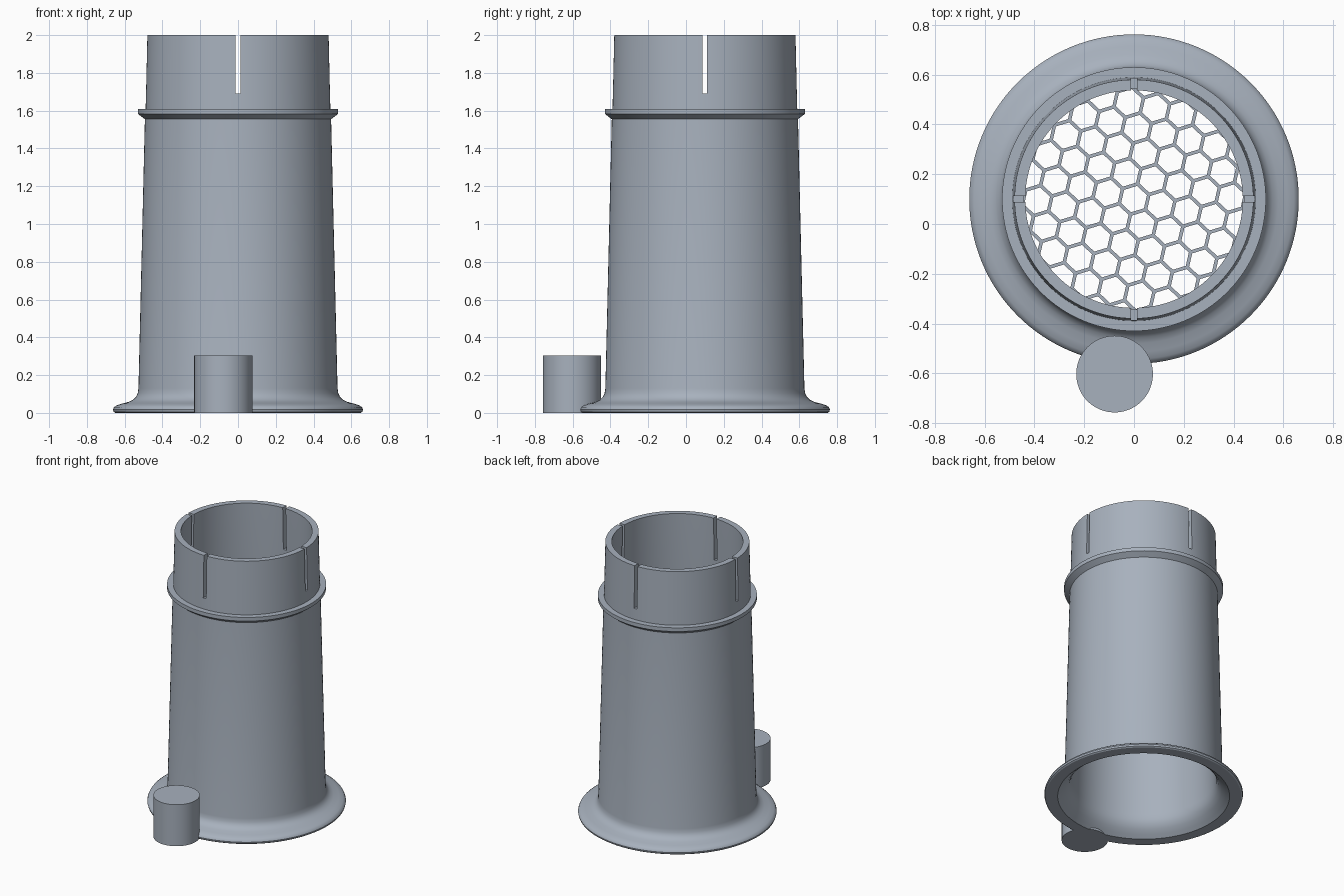
import bpy, bmesh, math
from mathutils import Matrix, Vector

default = bpy.data.objects.get("Cube")
if default:
    bpy.data.objects.remove(default, do_unlink=True)

AXIS = Vector((0, 0.1, 0))
SEGMENTS = 128

grey = bpy.data.materials.new("blue_grey_plastic")
grey.use_nodes = True
colour = (0.39, 0.44, 0.51, 1)
grey.diffuse_color = colour
grey.node_tree.nodes["Principled BSDF"].inputs["Base Color"].default_value = colour


def make_object(name, bm, location):
    bmesh.ops.recalc_face_normals(bm, faces=bm.faces)
    mesh = bpy.data.meshes.new(name)
    bm.to_mesh(mesh)
    bm.free()
    mesh.materials.append(grey)
    obj = bpy.data.objects.new(name, mesh)
    obj.location = location
    bpy.context.collection.objects.link(obj)
    return obj


def activate(obj):
    bpy.ops.object.select_all(action='DESELECT')
    obj.select_set(True)
    bpy.context.view_layer.objects.active = obj


def smooth(obj):
    activate(obj)
    bpy.ops.object.shade_smooth_by_angle(angle=math.radians(32))


def revolve(name, profile, location):
    bm = bmesh.new()
    verts = [bm.verts.new((r, 0, z)) for r, z in profile]
    edges = [bm.edges.new((v, verts[i - 1])) for i, v in enumerate(verts)]
    bmesh.ops.spin(bm, geom=verts + edges, cent=(0, 0, 0), axis=(0, 0, 1),
                   angle=math.tau, steps=SEGMENTS)
    bmesh.ops.remove_doubles(bm, verts=bm.verts, dist=1e-5)
    return make_object(name, bm, location)


def cylinder(name, radius, z0, z1, location):
    bm = bmesh.new()
    bmesh.ops.create_cone(bm, cap_ends=True, segments=SEGMENTS, radius1=radius,
                          radius2=radius, depth=z1 - z0)
    bmesh.ops.translate(bm, verts=bm.verts, vec=(0, 0, (z0 + z1) / 2))
    return make_object(name, bm, location)


def boolean(obj, cutter, operation):
    bpy.context.view_layer.update()
    mod = obj.modifiers.new("cut", 'BOOLEAN')
    mod.operation = operation
    mod.solver = 'EXACT'
    mod.object = cutter
    activate(obj)
    bpy.ops.object.modifier_apply(modifier=mod.name)
    bpy.data.objects.remove(cutter, do_unlink=True)


# Tapered tube with collar and flared foot
outer = [(0.65, 0), (0.659, 0.006), (0.662, 0.018), (0.657, 0.03), (0.643, 0.04),
         (0.615, 0.049), (0.58, 0.058), (0.556, 0.069), (0.54, 0.085),
         (0.531, 0.104), (0.527, 0.13), (0.493, 1.555), (0.53, 1.583),
         (0.53, 1.61), (0.489, 1.61), (0.48, 2)]
inner = [(0.437, 2), (0.482, 0.14), (0.487, 0.105), (0.498, 0.075),
         (0.52, 0.045), (0.548, 0.02), (0.573, 0)]
tube = revolve("tapered_tube", outer + inner, AXIS)

# Four narrow slots in the top rim
for size in ((1.2, 0.024), (0.024, 1.2)):
    bm = bmesh.new()
    bmesh.ops.create_cube(bm, size=1, matrix=Matrix.Translation((0, 0, 1.89))
                          @ Matrix.Diagonal((*size, 0.4, 1)))
    boolean(tube, make_object("slot_cutter", bm, AXIS), 'DIFFERENCE')
smooth(tube)

# Honeycomb grille across the inside, level with the collar
PITCH, STRUT, TILT = 0.108, 0.016, math.radians(-13)
bm = bmesh.new()
for row in range(-6, 7):
    for col in range(-6, 7):
        x = PITCH * (col + 0.5 * (row % 2))
        y = PITCH * row * math.sqrt(3) / 2
        if math.hypot(x, y) > 0.58:
            continue
        rim = [math.radians(30 + 60 * k) for k in range(6)]
        reach = PITCH / math.sqrt(3)
        bm.faces.new([bm.verts.new((x + reach * math.cos(a),
                                    y + reach * math.sin(a), 1.53)) for a in rim])
bmesh.ops.remove_doubles(bm, verts=bm.verts, dist=1e-4)
cells = bm.faces[:]
bmesh.ops.inset_individual(bm, faces=cells, thickness=STRUT / 2)
bmesh.ops.delete(bm, geom=cells, context='FACES')
top = bmesh.ops.extrude_face_region(bm, geom=bm.faces[:], use_keep_orig=True)
raised = [g for g in top["geom"] if isinstance(g, bmesh.types.BMVert)]
bmesh.ops.translate(bm, verts=raised, vec=(0, 0, 0.03))
bmesh.ops.rotate(bm, verts=bm.verts, cent=(0, 0, 0),
                 matrix=Matrix.Rotation(TILT, 3, 'Z'))
grille = make_object("honeycomb_grille", bm, AXIS)
boolean(grille, cylinder("grille_trim", 0.465, 1.4, 1.7, AXIS), 'INTERSECT')

# Separate solid peg beside the foot
peg = cylinder("round_peg", 0.154, 0, 0.305, (-0.078, -0.603, 0))
smooth(peg)
